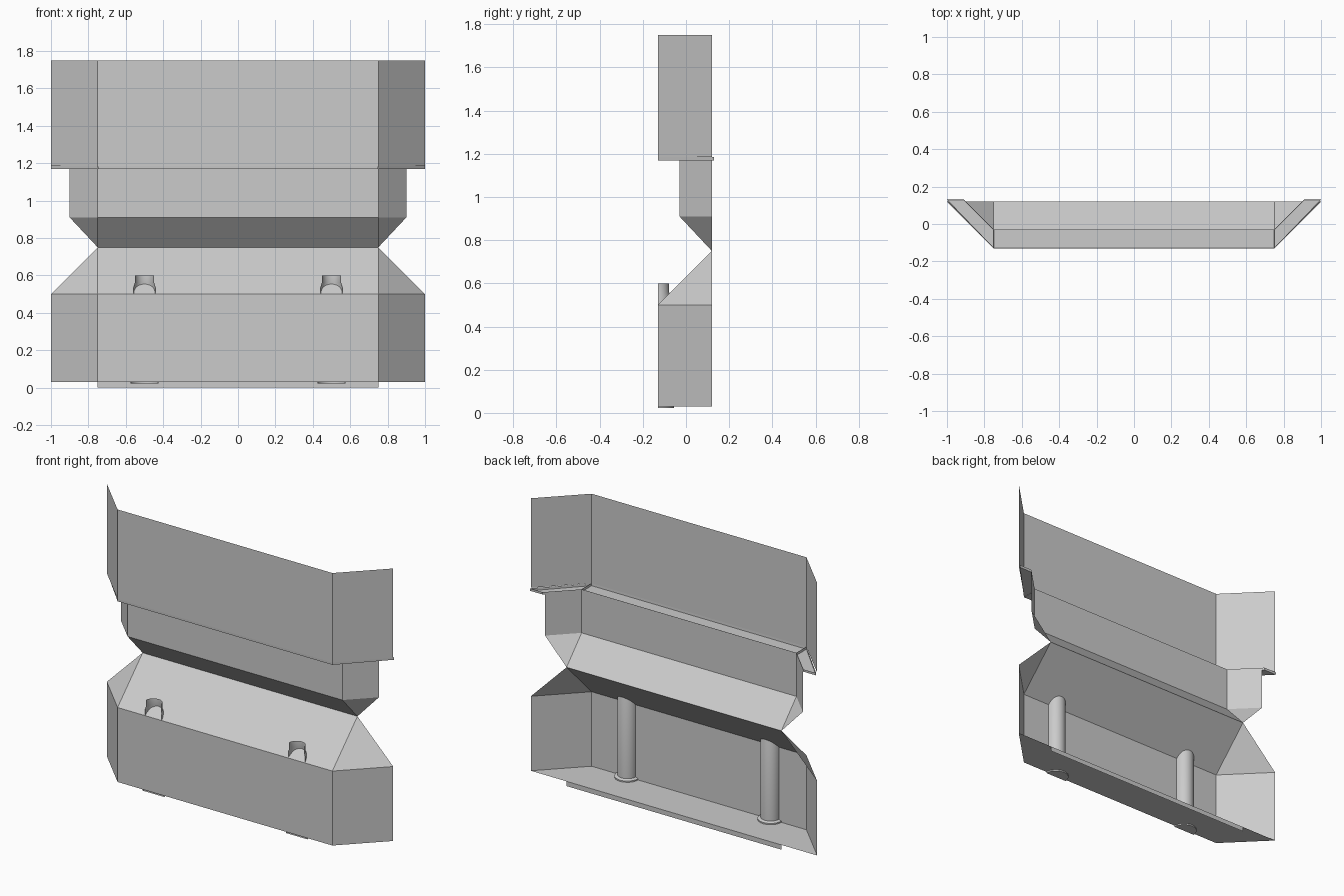
import bpy, bmesh, math

if "Cube" in bpy.data.objects:
    bpy.data.objects.remove(bpy.data.objects["Cube"])

FRONT, BACK, BEND = -0.13, 0.12, 0.75


def finish(bm, name):
    bmesh.ops.remove_doubles(bm, verts=bm.verts, dist=0.0001)
    mesh = bpy.data.meshes.new(name)
    bm.to_mesh(mesh)
    bm.free()
    ob = bpy.data.objects.new(name, mesh)
    bpy.context.collection.objects.link(ob)
    return ob


def ring(w, yf, z, yb=BACK):
    # plan outline: flat front with two angled wings
    return [(-w, yb, z), (-BEND, yf, z), (BEND, yf, z), (w, yb, z)]


def skin(rings, floor=False):
    bm = bmesh.new()
    rows = [[bm.verts.new(p) for p in r] for r in rings]
    for lo, hi in zip(rows, rows[1:]):
        for i in range(len(lo) - 1):
            bm.faces.new((lo[i], lo[i + 1], hi[i + 1], hi[i]))
    if floor:
        bm.faces.new(rows[0][::-1])
    return bm


# lower wall with sloped top and a floor
finish(skin([ring(1, FRONT, 0.03), ring(1, FRONT, 0.5),
             ring(BEND, BACK, 0.75)], True), "lower_wall")

# narrow neck flaring out of the waist
finish(skin([ring(BEND, BACK, 0.75), ring(0.9, -0.03, 0.91),
             ring(0.9, -0.03, 1.185)]), "neck")

# upper wall, open at the top
finish(skin([ring(1, FRONT, 1.185), ring(1, FRONT, 1.75)]), "upper_wall")

# overhang underside with shallow trays dropped below it
bm = skin([ring(0.91, -0.03, 1.185, 0.13), ring(1, FRONT, 1.185, 0.13)])
trays = bm.faces[:]
bmesh.ops.inset_individual(bm, faces=trays, thickness=0.01)
bmesh.ops.inset_individual(bm, faces=trays, thickness=0.001)
bmesh.ops.translate(bm, verts=list({v for f in trays for v in f.verts}),
                    vec=(0, 0, -0.015))
finish(bm, "overhang_trays")

# thin skirt along the back of the base
finish(skin([[(-BEND, BACK, 0), (BEND, BACK, 0)],
             [(-BEND, BACK, 0.03), (BEND, BACK, 0.03)]]), "base_skirt")

# two half-round pipes with a foot flange, open to the front
profile = [(0.0, 0.022), (0.075, 0.022), (0.075, 0.038), (0.058, 0.045),
           (0.058, 0.54), (0.052, 0.56), (0.052, 0.6)]
for side, cx in (("left", -0.5), ("right", 0.5)):
    rings = [[(cx + r * math.cos(a), FRONT + r * math.sin(a), z)
              for a in [math.pi * k / 12 for k in range(13)]]
             for r, z in profile]
    ob = finish(skin(rings), side + "_pipe")
    bpy.ops.object.select_all(action='DESELECT')
    ob.select_set(True)
    bpy.context.view_layer.objects.active = ob
    bpy.ops.object.shade_smooth_by_angle(angle=math.radians(30))
